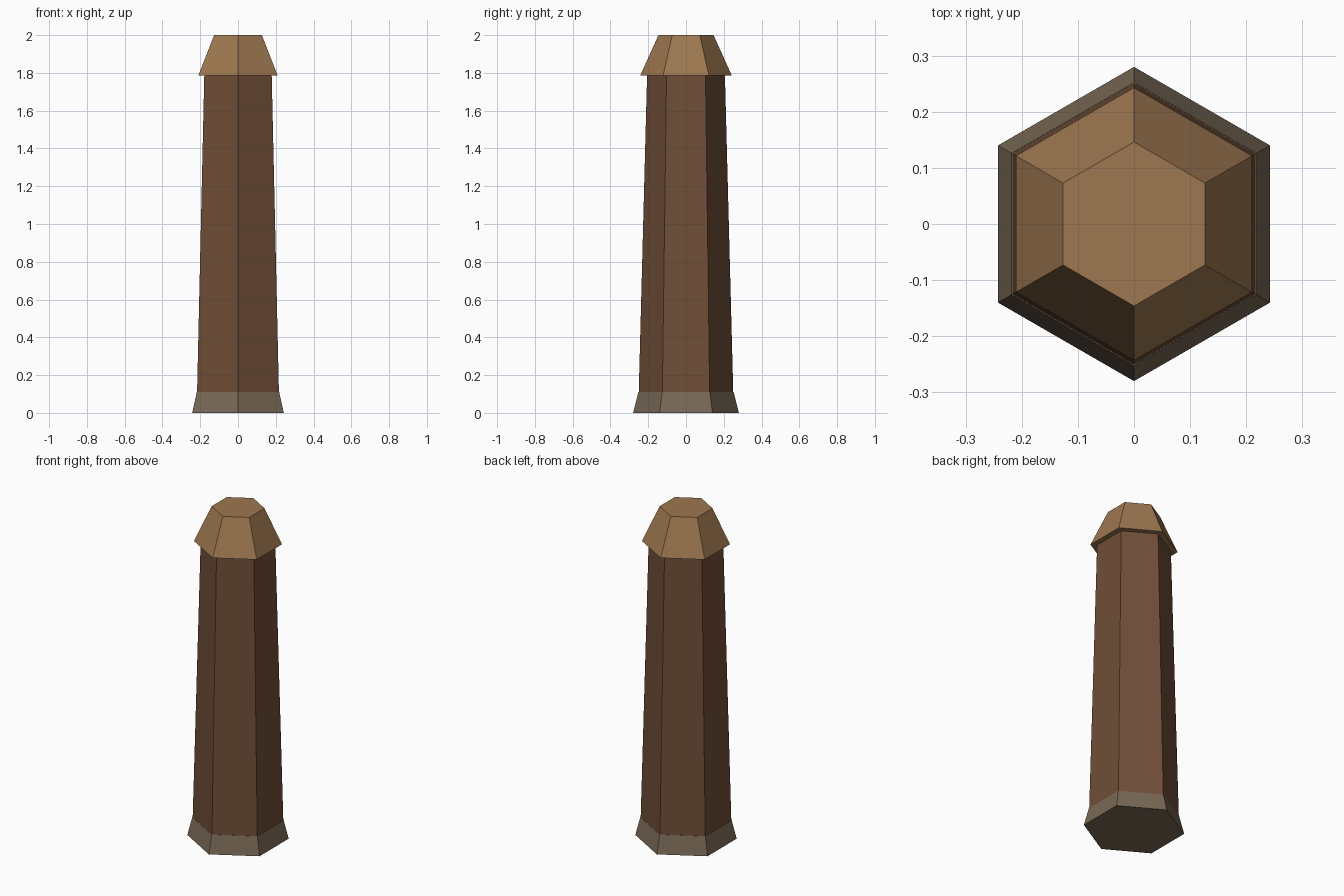
import bpy
import bmesh
from math import sin, cos, pi

SIDES = 6

default_cube = bpy.data.objects.get("Cube")
if default_cube:
    bpy.data.objects.remove(default_cube, do_unlink=True)


def make_material(name, rgb):
    mat = bpy.data.materials.new(name)
    mat.use_nodes = True
    colour = (*rgb, 1)
    mat.diffuse_color = colour
    mat.node_tree.nodes["Principled BSDF"].inputs["Base Color"].default_value = colour
    return mat


def hex_frustum(name, z_low, r_low, z_high, r_high, mat):
    """Closed tapered hexagonal prism with corners on the y axis."""
    bm = bmesh.new()
    rings = []
    for z, r in ((z_low, r_low), (z_high, r_high)):
        angles = [2 * pi * i / SIDES for i in range(SIDES)]
        rings.append([bm.verts.new((r * sin(a), r * cos(a), z)) for a in angles])
    low, high = rings
    bm.faces.new(low)
    bm.faces.new(high)
    for i in range(SIDES):
        j = (i + 1) % SIDES
        bm.faces.new((low[i], low[j], high[j], high[i]))
    bmesh.ops.recalc_face_normals(bm, faces=bm.faces)
    mesh = bpy.data.meshes.new(name)
    bm.to_mesh(mesh)
    bm.free()
    mesh.materials.append(mat)
    obj = bpy.data.objects.new(name, mesh)
    bpy.context.collection.objects.link(obj)
    return obj


dark_wood = make_material("dark wood", (0.16, 0.076, 0.039))
light_wood = make_material("light wood", (0.34, 0.185, 0.08))
stone = make_material("grey stone", (0.19, 0.14, 0.092))

# Flared foot, tapering shaft and overhanging cap
hex_frustum("foot", 0, 0.28, 0.11, 0.252, stone)
hex_frustum("shaft", 0.003, 0.253, 1.79, 0.206, dark_wood)
hex_frustum("cap", 1.785, 0.243, 2, 0.146, light_wood)
